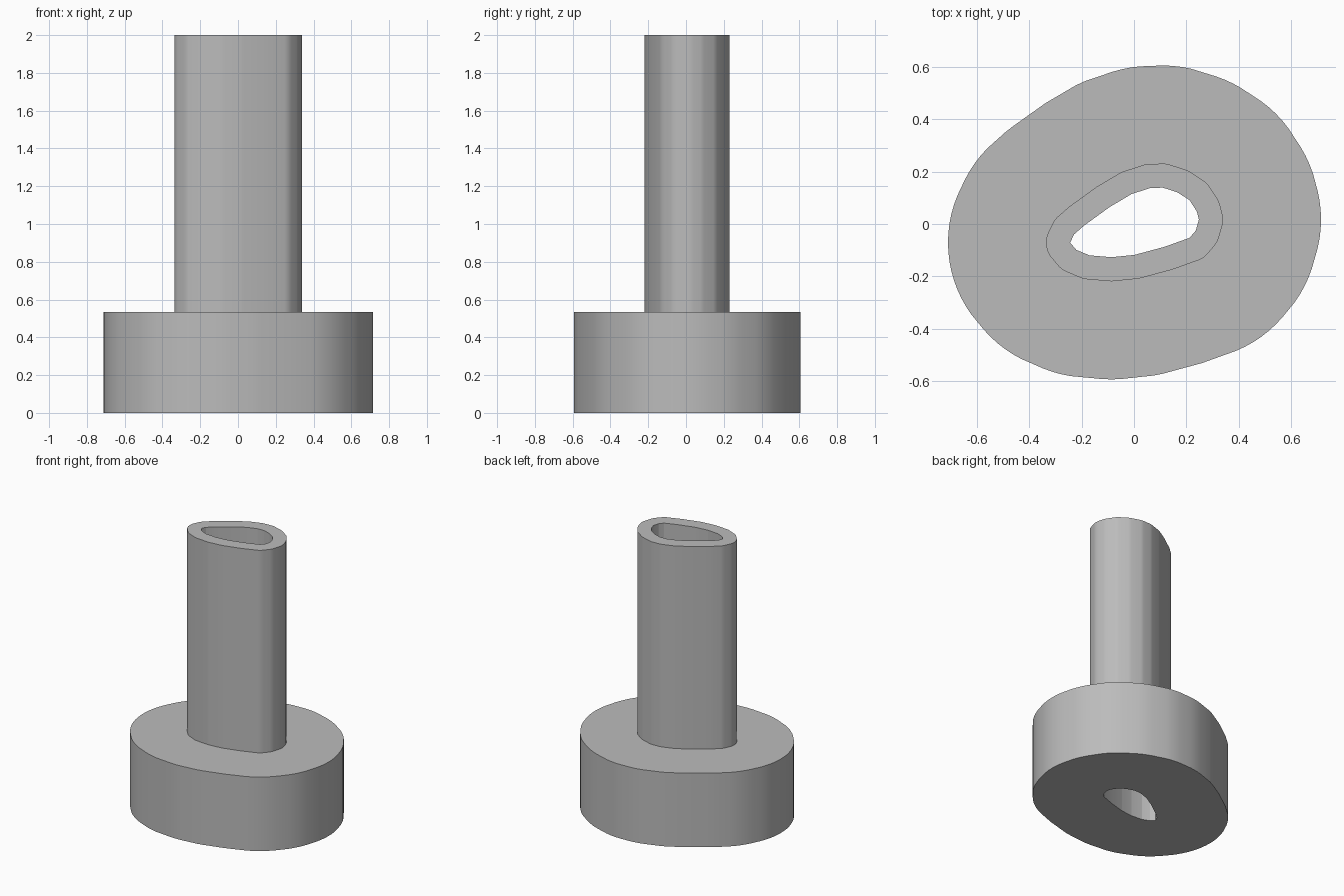
import bpy, bmesh, math
from mathutils import Vector

cube = bpy.data.objects.get("Cube")
if cube:
    bpy.data.objects.remove(cube)

# Rounded bore outline, every other ring is a parallel offset of it
BORE = [(-.243, -.071), (-.228, -.04), (-.189, -.006), (-.094, .063), (-.01, .113),
        (.06, .136), (.11, .138), (.166, .12), (.212, .09), (.239, .048), (.247, .017),
        (.235, -.025), (.212, -.052), (.117, -.086), (.002, -.117), (-.086, -.126),
        (-.17, -.119), (-.22, -.098)]
POINTS = [Vector(p) for p in BORE]
SEGMENTS = 80


def offset_ring(bm, distance, z):
    """Ring of vertices at a constant distance outside the bore outline."""
    ring = []
    for i in range(SEGMENTS):
        angle = math.tau * i / SEGMENTS
        direction = Vector((math.cos(angle), math.sin(angle)))
        p = max(POINTS, key=direction.dot) + direction * distance
        ring.append(bm.verts.new((p.x, p.y, z)))
    return ring


# Cross-section as (distance from bore, height): flange below, tube above
WALL, FLANGE, STEP, TOP = .093, .468, .535, 2
SECTION = [(.001, 0), (FLANGE, 0), (FLANGE, STEP), (WALL, STEP), (WALL, TOP), (.001, TOP)]

bm = bmesh.new()
rings = [offset_ring(bm, d, z) for d, z in SECTION]
for a, b in zip(rings, rings[1:] + rings[:1]):
    for i in range(SEGMENTS):
        j = (i + 1) % SEGMENTS
        bm.faces.new((a[i], a[j], b[j], b[i]))
bmesh.ops.recalc_face_normals(bm, faces=bm.faces)
mesh = bpy.data.meshes.new("flanged_tube")
bm.to_mesh(mesh)
bm.free()

# Plain grey material
grey = bpy.data.materials.new("plain grey")
grey.use_nodes = True
colour = (.5, .5, .5, 1)
grey.diffuse_color = colour
grey.node_tree.nodes["Principled BSDF"].inputs["Base Color"].default_value = colour
mesh.materials.append(grey)

tube = bpy.data.objects.new("flanged_tube", mesh)
bpy.context.collection.objects.link(tube)
bpy.context.view_layer.objects.active = tube
tube.select_set(True)
bpy.ops.object.shade_smooth_by_angle(angle=math.radians(35))
